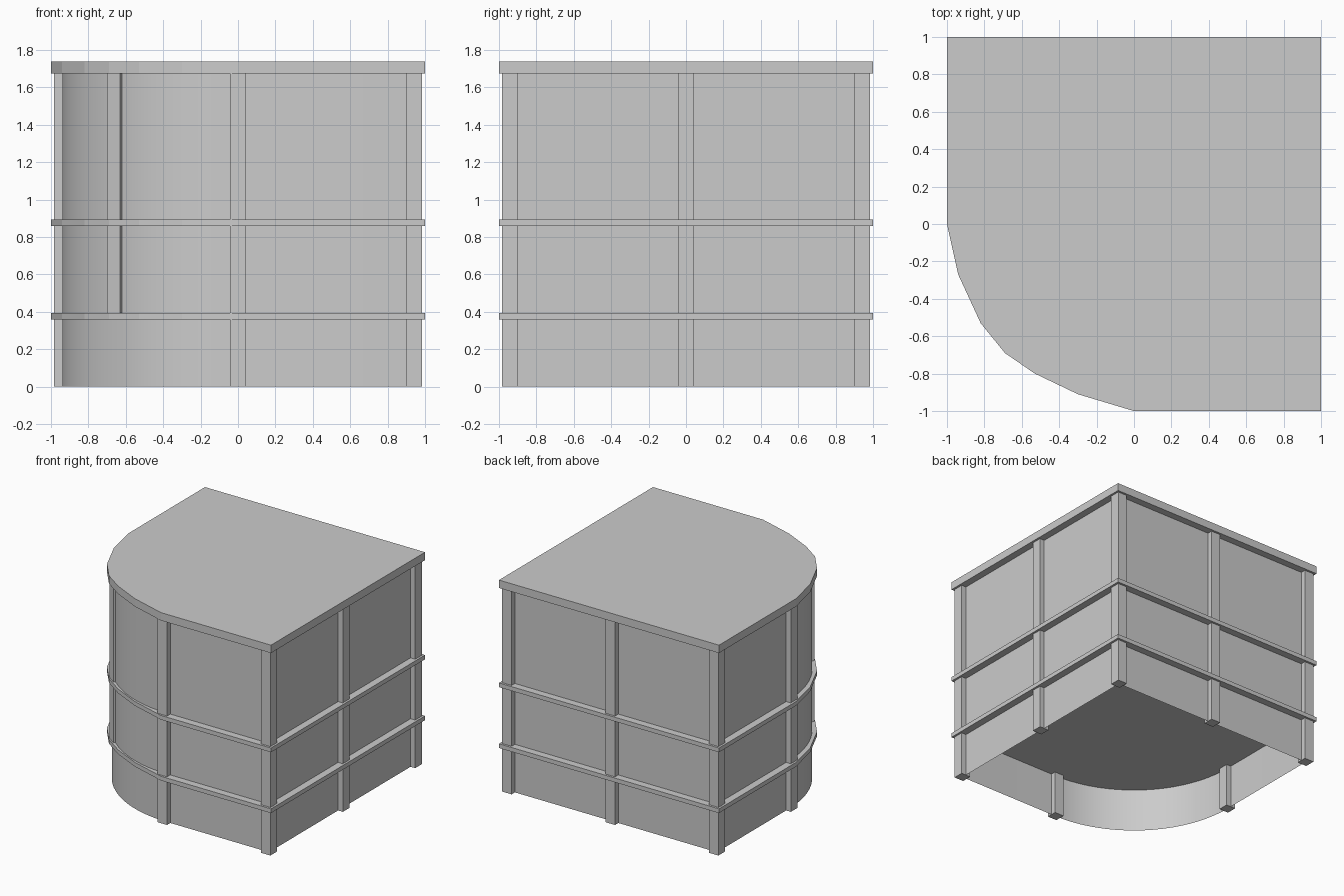
import bpy, bmesh, math
from mathutils import Matrix, Vector

cube = bpy.data.objects.get("Cube")
if cube:
    bpy.data.objects.remove(cube, do_unlink=True)

grey = bpy.data.materials.new("concrete grey")
grey.use_nodes = True
colour = (0.6, 0.6, 0.6, 1)
grey.diffuse_color = colour
grey.node_tree.nodes["Principled BSDF"].inputs["Base Color"].default_value = colour

WALL = 0.94        # wall distance from the centre
POST = 0.085       # post thickness
SLABS = {"lower_floor_slab": (0.36, 0.395),
         "upper_floor_slab": (0.86, 0.895),
         "roof_slab": (1.675, 1.74)}
ROOF_BASE = 1.675


def add_object(name, bm):
    mesh = bpy.data.meshes.new(name)
    bm.to_mesh(mesh)
    bm.free()
    obj = bpy.data.objects.new(name, mesh)
    bpy.context.collection.objects.link(obj)
    mesh.materials.append(grey)
    return obj


def extrude_outline(name, outline, z0, z1, capped):
    """Raise a counter-clockwise outline into a slab or an open wall."""
    bm = bmesh.new()
    low = [bm.verts.new((x, y, z0)) for x, y in outline]
    high = [bm.verts.new((x, y, z1)) for x, y in outline]
    for i in range(len(outline)):
        j = (i + 1) % len(outline)
        bm.faces.new((low[i], low[j], high[j], high[i]))
    if capped:
        bm.faces.new(high)
        bm.faces.new(low[::-1])
    return add_object(name, bm)


def post(name, x, y, z0, z1, angle=0.0):
    bm = bmesh.new()
    bmesh.ops.create_cube(bm, size=1)
    place = (Matrix.Translation(Vector((x, y, (z0 + z1) / 2)))
             @ Matrix.Rotation(angle, 4, "Z")
             @ Matrix.Diagonal((POST, POST, z1 - z0, 1)))
    bmesh.ops.transform(bm, matrix=place, verts=bm.verts)
    return add_object(name, bm)


# Floor and roof slabs with a faceted rounded corner
slab_outline = [(1, -1), (1, 1), (-1, 1), (-1, 0), (-0.94, -0.27), (-0.82, -0.53),
                (-0.69, -0.69), (-0.53, -0.80), (-0.30, -0.91), (0, -1)]
for name, (z0, z1) in SLABS.items():
    extrude_outline(name, slab_outline, z0, z1, True)

# Thin outer wall, open underneath, with a smooth quarter round
steps = 20
wall_outline = [(WALL, -WALL), (WALL, WALL), (-WALL, WALL)]
for i in range(steps + 1):
    a = math.pi + i / steps * math.pi / 2
    wall_outline.append((WALL * math.cos(a), WALL * math.sin(a)))
wall = extrude_outline("outer_wall", wall_outline, 0, ROOF_BASE, False)
bpy.context.view_layer.objects.active = wall
wall.select_set(True)
bpy.ops.object.shade_smooth_by_angle(angle=math.radians(30))

# Square posts at the corners and mid sides
posts = {"front_left_post": (1, -1), "back_left_post": (1, 1), "back_right_post": (-1, 1),
         "front_post": (0, -1), "left_post": (1, 0), "back_post": (0, 1), "right_post": (-1, 0)}
for name, (sx, sy) in posts.items():
    post(name, sx * WALL, sy * WALL, 0, ROOF_BASE)

# Post on the curve, standing on the lower slab
post("curve_post", -0.64, -0.66, 0.395, ROOF_BASE, math.radians(-35))
